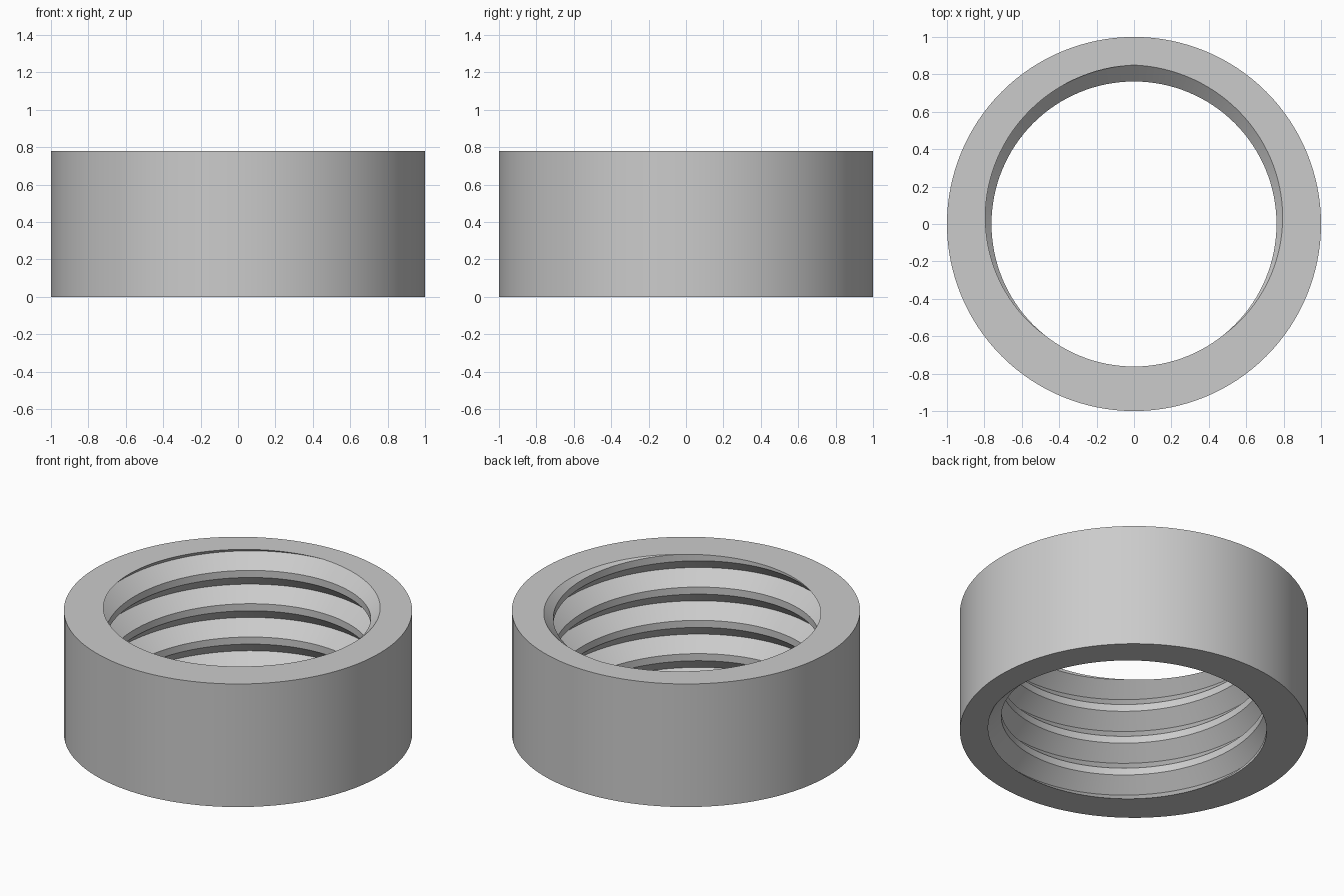
import bpy
import bmesh
import math
from mathutils import Vector

if "Cube" in bpy.data.objects:
    bpy.data.objects.remove(bpy.data.objects["Cube"], do_unlink=True)

HEIGHT, OUTER = 0.78, 1.0
ROOT, CREST = 0.85, 0.762        # thread groove and ridge radii
PITCH, FLANK = 0.211, 0.083
SEGMENTS, TURNS = 128, 5

bm = bmesh.new()

# Left-handed internal thread: one pitch of the profile swept down a helix
drops = [(ROOT, 0), (CREST, FLANK), (CREST, PITCH - FLANK), (ROOT, PITCH)]
profile = [bm.verts.new((0, r, HEIGHT + PITCH - d)) for r, d in drops]
edges = [bm.edges.new(pair) for pair in zip(profile, profile[1:])]
bmesh.ops.spin(bm, geom=profile + edges, cent=(0, 0, 0), axis=(0, 0, 1),
               dvec=(0, 0, -PITCH / SEGMENTS), angle=math.tau * TURNS,
               steps=SEGMENTS * TURNS, use_duplicate=False)
bmesh.ops.remove_doubles(bm, verts=bm.verts[:], dist=0.0002)

# Trim the thread flat at both ends
for z, side in ((HEIGHT, 1), (0, -1)):
    bmesh.ops.bisect_plane(bm, geom=bm.verts[:] + bm.edges[:] + bm.faces[:],
                           dist=1e-5, plane_co=(0, 0, z),
                           plane_no=(0, 0, side), clear_outer=True)
bmesh.ops.remove_doubles(bm, verts=bm.verts[:], dist=0.0002)


def outer_loop(z):
    ring = [bm.verts.new((OUTER * math.cos(a), OUTER * math.sin(a), z))
            for a in (math.tau * i / SEGMENTS for i in range(SEGMENTS))]
    return ring, [bm.edges.new((ring[i - 1], ring[i])) for i in range(SEGMENTS)]


# Flat end faces between the thread opening and the outer edge
rings = []
for z in (0, HEIGHT):
    opening = [e for e in bm.edges if e.is_boundary
               and all(abs(v.co.z - z) < 1e-4 for v in e.verts)]
    ring, ring_edges = outer_loop(z)
    rings.append(ring)
    bmesh.ops.triangle_fill(bm, use_beauty=True, edges=opening + ring_edges,
                            normal=Vector((0, 0, 1)))

# Plain outer wall
low, high = rings
for i in range(SEGMENTS):
    bm.faces.new((low[i - 1], low[i], high[i], high[i - 1]))
bmesh.ops.recalc_face_normals(bm, faces=bm.faces[:])

mesh = bpy.data.meshes.new("threaded_ring")
bm.to_mesh(mesh)
bm.free()
ring_object = bpy.data.objects.new("threaded_ring", mesh)
bpy.context.collection.objects.link(ring_object)

# Single plain grey
grey = bpy.data.materials.new("plain_grey")
grey.use_nodes = True
colour = (0.6, 0.6, 0.6, 1)
grey.diffuse_color = colour
grey.node_tree.nodes["Principled BSDF"].inputs["Base Color"].default_value = colour
mesh.materials.append(grey)

bpy.context.view_layer.objects.active = ring_object
ring_object.select_set(True)
bpy.ops.object.shade_smooth_by_angle(angle=math.radians(25))
